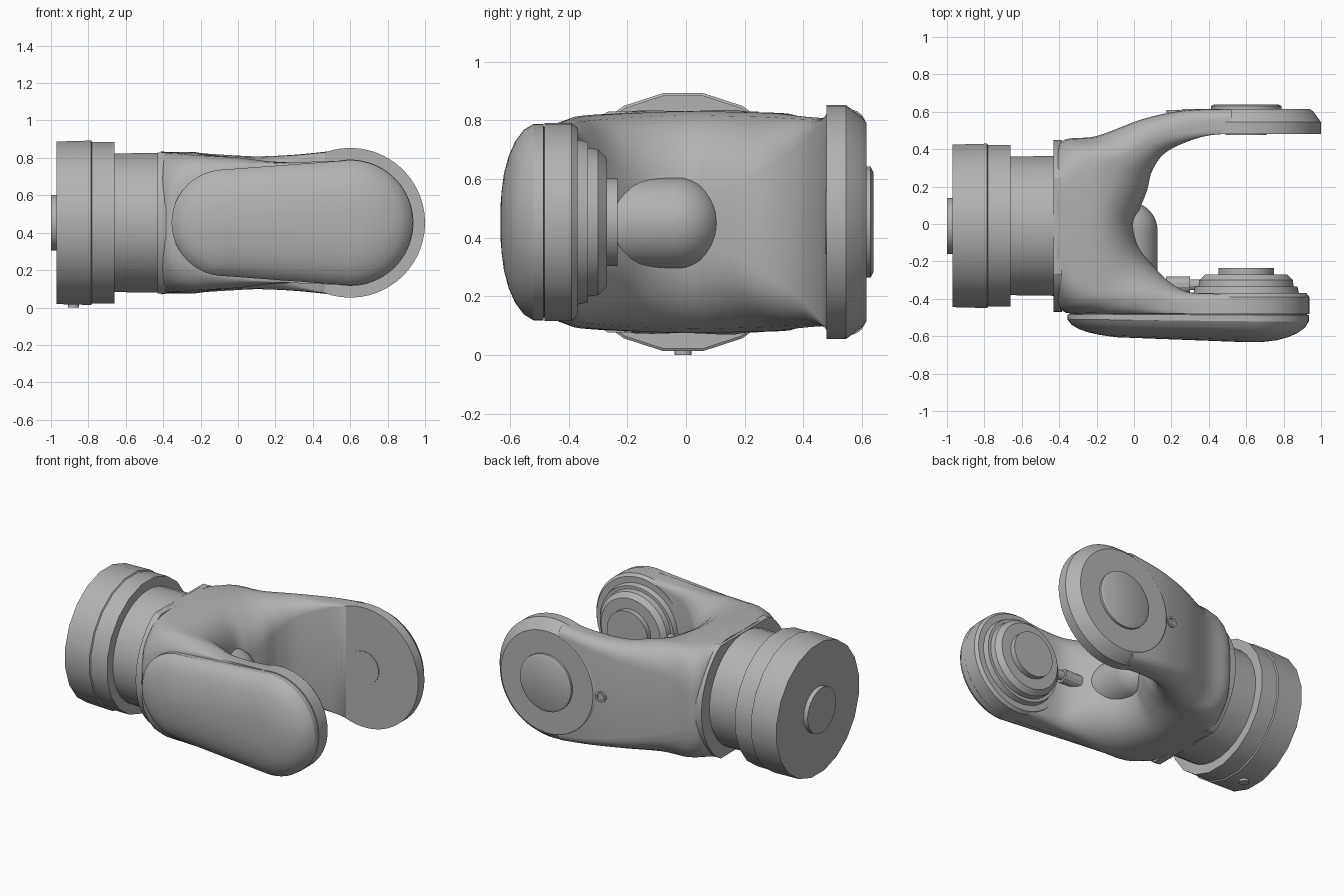
import bpy, bmesh, math
from mathutils import Vector

if "Cube" in bpy.data.objects:
    bpy.data.objects.remove(bpy.data.objects["Cube"], do_unlink=True)

grey = bpy.data.materials.new("machined grey")
grey.use_nodes = True
colour = (0.45, 0.45, 0.45, 1)
grey.diffuse_color = colour
grey.node_tree.nodes["Principled BSDF"].inputs["Base Color"].default_value = colour

AXIS = 0.453      # height of the main axis
PIVOT = 0.6       # x of the fork pivot


def finish(name, bm, angle):
    bmesh.ops.recalc_face_normals(bm, faces=bm.faces)
    mesh = bpy.data.meshes.new(name)
    bm.to_mesh(mesh)
    bm.free()
    obj = bpy.data.objects.new(name, mesh)
    bpy.context.collection.objects.link(obj)
    mesh.materials.append(grey)
    bpy.ops.object.select_all(action="DESELECT")
    obj.select_set(True)
    bpy.context.view_layer.objects.active = obj
    bpy.ops.object.shade_smooth_by_angle(angle=math.radians(angle))


def loft(name, rings, angle=28):
    """Skin closed rings of points and cap both ends."""
    bm = bmesh.new()
    rows = [[bm.verts.new(p) for p in ring] for ring in rings]
    n = len(rows[0])
    for a, b in zip(rows, rows[1:]):
        for i in range(n):
            j = (i + 1) % n
            bm.faces.new((a[i], a[j], b[j], b[i]))
    bm.faces.new(rows[0])
    bm.faces.new(rows[-1])
    finish(name, bm, angle)


def lathe(name, profile, origin, axis, sides=32):
    """Turn (distance, radius) steps about an axis."""
    spin = Vector(axis).to_track_quat("Z", "Y").to_matrix()
    step = math.tau / sides
    rings = []
    for d, r in profile:
        rings.append([Vector(origin) + spin @ Vector(
            (r * math.cos((i + 0.5) * step), r * math.sin((i + 0.5) * step), d))
            for i in range(sides)])
    loft(name, rings)


def smooth_path(keys, steps):
    """Catmull-Rom interpolation of parameter tuples."""
    out = []
    for k in range(len(keys) - 1):
        p0, p1 = keys[max(k - 1, 0)], keys[k]
        p2, p3 = keys[k + 1], keys[min(k + 2, len(keys) - 1)]
        for s in range(steps):
            t = s / steps
            out.append([b + 0.5 * t * (c - a + t * (2 * a - 5 * b + 4 * c - d
                        + t * (3 * (b - c) + d - a)))
                        for a, b, c, d in zip(p0, p1, p2, p3)])
    return out + [list(keys[-1])]


def section(ox, oy, ix, iy, h, drop_out, len_out, drop_in, len_in):
    """Slice of the yoke from its outer to its inner wall with eased corners."""
    ts = [len_out * (1 - math.cos(a * math.pi / 10)) for a in range(6)]
    ts += [1 - len_in * (1 - math.cos(a * math.pi / 10)) for a in range(5, -1, -1)]
    top = []
    for t in ts:
        z = h
        if t < len_out:
            z -= drop_out * (1 - math.sqrt(max(0, 1 - (1 - t / len_out) ** 2)))
        if t > 1 - len_in:
            z -= drop_in * (1 - math.sqrt(max(0, 1 - (1 - (1 - t) / len_in) ** 2)))
        top.append((ox + (ix - ox) * t, oy + (iy - oy) * t, z))
    return ([(x, y, AXIS + z) for x, y, z in top]
            + [(x, y, AXIS - z) for x, y, z in reversed(top)])


# Yoke: outer x y, inner x y, half height, outer drop and length, inner drop and length
keys = [
    (0.52, 0.612, 0.52, 0.484, 0.386, 0.05, 0.48, 0, 0.2),
    (0.28, 0.608, 0.36, 0.465, 0.365, 0.07, 0.48, 0.02, 0.2),
    (0.05, 0.562, 0.18, 0.39, 0.355, 0.11, 0.48, 0.09, 0.45),
    (-0.2, 0.47, 0.1, 0.29, 0.362, 0.18, 0.48, 0.17, 0.48),
    (-0.39, 0.44, 0.07, 0.18, 0.37, 0.26, 0.35, 0.24, 0.52),
    (-0.41, 0.27, 0.03, 0.08, 0.375, 0.02, 0.2, 0.28, 0.55),
    (-0.41, 0, 0, 0, 0.378, 0, 0.2, 0.29, 0.57),
    (-0.41, -0.28, 0.03, -0.12, 0.37, 0.02, 0.2, 0.28, 0.55),
    (-0.39, -0.46, 0.1, -0.22, 0.36, 0.26, 0.35, 0.24, 0.52),
    (-0.2, -0.48, 0.19, -0.31, 0.348, 0.12, 0.45, 0.15, 0.48),
    (0.05, -0.48, 0.28, -0.36, 0.328, 0.03, 0.3, 0.08, 0.45),
    (0.3, -0.48, 0.4, -0.372, 0.322, 0, 0.2, 0.04, 0.4),
    (0.55, -0.48, 0.55, -0.374, 0.331, 0, 0.2, 0.02, 0.3),
]
loft("fork_yoke", [section(*s) for s in smooth_path(keys, 5)], 40)

# Round ends of both arms, centred on the pivot
lathe("back_arm_end", [(0.48, 0.4), (0.545, 0.4), (0.6, 0.36), (0.615, 0.34)],
      (PIVOT, 0, AXIS), (0, 1, 0), 64)
lathe("front_arm_end", [(-0.482, 0.338), (-0.39, 0.338), (-0.37, 0.322)],
      (PIVOT, 0, AXIS), (0, 1, 0), 64)


# Domed cover on the front arm: a tapered capsule outline stepped inward
def cover_ring(inset, depth, sides=24):
    ring = []
    for cx, r, start in ((PIVOT, 0.335, -90), (-0.07, 0.285, 90)):
        for i in range(sides + 1):
            a = math.radians(start + 180 * i / sides)
            x = cx + (r - inset) * math.cos(a)
            slope = 1 - 0.2 * max(0, min(1, (0.5 - x) / 0.7))
            ring.append((x, -0.475 - depth * slope, AXIS + (r - inset) * math.sin(a)))
    return ring


cover_steps = [(0.01, 0), (0.01, 0.01), (0, 0.011), (0, 0.045), (0.02, 0.078),
               (0.06, 0.108), (0.11, 0.13), (0.17, 0.146), (0.23, 0.154), (0.27, 0.157)]
loft("front_arm_cover", [cover_ring(*s) for s in cover_steps])


# Collar where the yoke meets the neck: a disc with flattened top and bottom
def collar_ring(x, r, sides=64):
    angles = [math.tau * i / sides for i in range(sides)]
    return [(x, -0.01 + r * math.cos(a),
             AXIS + max(-0.377, min(0.377, r * math.sin(a)))) for a in angles]


loft("yoke_collar", [collar_ring(-0.43, 0.46), collar_ring(-0.385, 0.46)])

# Flange and neck along the main axis
lathe("rear_flange", [(-0.97, 0.44), (-0.785, 0.445), (-0.78, 0.437), (-0.66, 0.437)],
      (0, -0.01, AXIS), (1, 0, 0), 20)
lathe("flange_hub", [(-1, 0.15), (-0.96, 0.15)], (0, -0.01, AXIS), (1, 0, 0))
lathe("neck", [(-0.68, 0.372), (-0.4, 0.376)], (0, -0.01, AXIS), (1, 0, 0))
lathe("flange_screw", [(0, 0.03), (0.04, 0.03)], (-0.88, -0.01, 0), (0, 0, 1), 12)

# Pivot caps on both arms
lathe("back_arm_cap", [(0.6, 0.19), (0.63, 0.19), (0.64, 0.17)],
      (PIVOT, 0, AXIS), (0, 1, 0))
lathe("back_arm_inner_cap", [(0.476, 0.11), (0.5, 0.11)], (PIVOT, 0, AXIS), (0, 1, 0))
lathe("drive_hub", [(-0.38, 0.285), (-0.335, 0.275), (-0.335, 0.255), (-0.3, 0.25),
                    (-0.27, 0.22), (-0.27, 0.15), (-0.234, 0.15)],
      (PIVOT, 0, AXIS), (0, 1, 0))

# Round-ended housing in the crotch of the fork
dome = [(-0.035 + 0.155 * math.sin(a * math.pi / 18),
         0.157 * math.cos(a * math.pi / 18)) for a in range(9)]
lathe("crotch_housing", [(-0.3, 0.157)] + dome + [(0.12, 0.004)],
      (-0.03, 0, AXIS - 0.003), (0, 1, 0))

# Cable plug beside the drive hub
lathe("cable_plug", [(0.14, 0.03), (0.17, 0.03), (0.17, 0.045), (0.3, 0.045),
                     (0.3, 0.03), (0.36, 0.03)], (0, -0.325, AXIS), (1, 0, 0), 12)

# Small port on the outside of the back arm
lathe("back_arm_port", [(0.56, 0.036), (0.61, 0.036), (0.61, 0.024), (0.595, 0.022)],
      (0.21, 0, AXIS), (0, 1, 0), 16)
